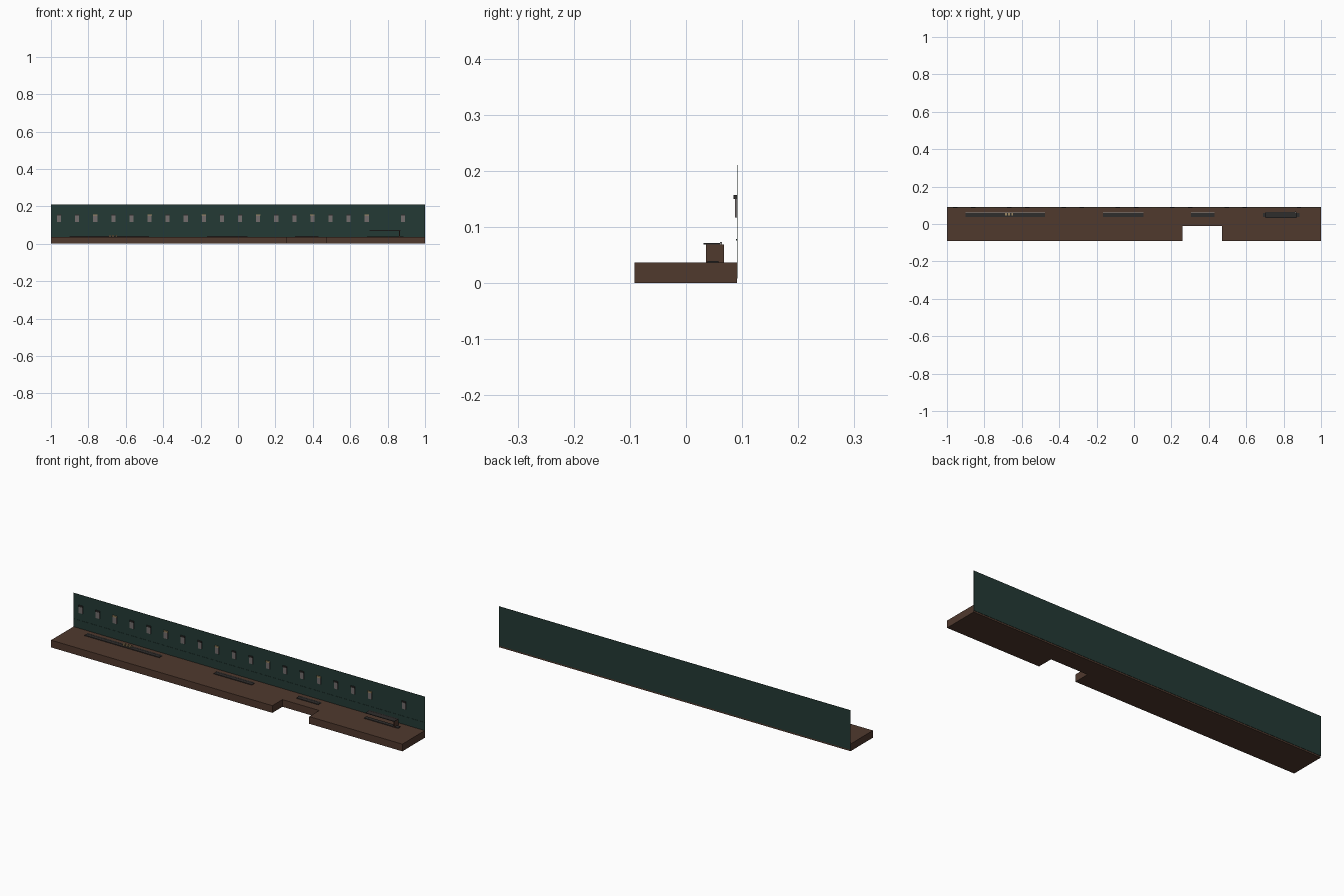
import bpy, bmesh

if "Cube" in bpy.data.objects:
    bpy.data.objects.remove(bpy.data.objects["Cube"])


def material(name, rgb):
    m = bpy.data.materials.new(name)
    m.diffuse_color = (*rgb, 1)
    m.use_nodes = True
    m.node_tree.nodes["Principled BSDF"].inputs["Base Color"].default_value = m.diffuse_color
    return m


BROWN = material("dark brown wood", (0.080, 0.041, 0.027))
GREEN = material("deep green", (0.017, 0.042, 0.035))
DARK = material("charcoal", (0.028, 0.026, 0.025))
GREY = material("warm grey", (0.17, 0.15, 0.15))
LIGHT = material("light grey", (0.30, 0.29, 0.28))
TAN = material("tan brass", (0.33, 0.24, 0.12))


def finish(name, bm, mat):
    bmesh.ops.recalc_face_normals(bm, faces=bm.faces)
    me = bpy.data.meshes.new(name)
    bm.to_mesh(me)
    bm.free()
    me.materials.append(mat)
    ob = bpy.data.objects.new(name, me)
    bpy.context.collection.objects.link(ob)
    return ob


def boxes(name, specs, mat):
    """One object from boxes given as (x0, x1, y0, y1, z0, z1)."""
    bm = bmesh.new()
    for x0, x1, y0, y1, z0, z1 in specs:
        for v in bmesh.ops.create_cube(bm, size=1)["verts"]:
            v.co.x = x1 if v.co.x > 0 else x0
            v.co.y = y1 if v.co.y > 0 else y0
            v.co.z = z1 if v.co.z > 0 else z0
    return finish(name, bm, mat)


FLOOR = 0.037
BACK = 0.0905

# Floor slab with a notch in the front edge
outline = [(-1, -0.092), (0.26, -0.092), (0.26, -0.01), (0.47, -0.01),
           (0.47, -0.092), (1, -0.092), (1, BACK), (-1, BACK)]
bm = bmesh.new()
face = bm.faces.new([bm.verts.new((x, y, 0)) for x, y in outline])
top = bmesh.ops.extrude_face_region(bm, geom=[face])["geom"]
for v in top:
    if isinstance(v, bmesh.types.BMVert):
        v.co.z = FLOOR
finish("floor", bm, BROWN)

# Back wall and its thin rail
boxes("back_wall", [(-1, 1, BACK, 0.092, 0.008, 0.211)], GREEN)
boxes("wall_rail", [(-1, 1, 0.0895, BACK, 0.076, 0.079)], GREEN)

# Row of small wall lights, one place left empty
slots = [-0.957 + 0.0968 * i for i in range(20) if i != 18]
boxes("light_panel", [(x - 0.011, x + 0.011, 0.0875, BACK, 0.117, 0.150)
                      for x in slots], GREY)
for name, mat, pick in (("brass_cap", TAN, True), ("dark_cap", DARK, False)):
    boxes(name, [(x - 0.012, x + 0.012, 0.085, BACK, 0.150, 0.157)
                 for i, x in enumerate(slots) if (i % 3 == 2) == pick], mat)

# Low trays along the floor, each with a pale back edge
trays = [(-0.90, -0.475), (-0.165, 0.052), (0.305, 0.43), (0.69, 0.885)]
boxes("floor_tray", [(a, b, 0.038, 0.058, FLOOR, 0.040) for a, b in trays], DARK)
boxes("tray_edge", [(a, b, 0.058, 0.061, FLOOR, 0.0415) for a, b in trays[:3]], LIGHT)
boxes("tray_ornament", [(x, x + 0.010, 0.045, 0.060, 0.040, 0.048)
                        for x in (-0.69, -0.673, -0.656)], TAN)

# Open bench near the right end
boxes("bench_end", [(0.861, 0.866, 0.036, 0.068, FLOOR, 0.069)], BROWN)
boxes("bench_top", [(0.703, 0.868, 0.031, 0.061, 0.069, 0.072)], DARK)
boxes("bench_edge", [(0.703, 0.868, 0.061, 0.064, 0.069, 0.073)], LIGHT)
